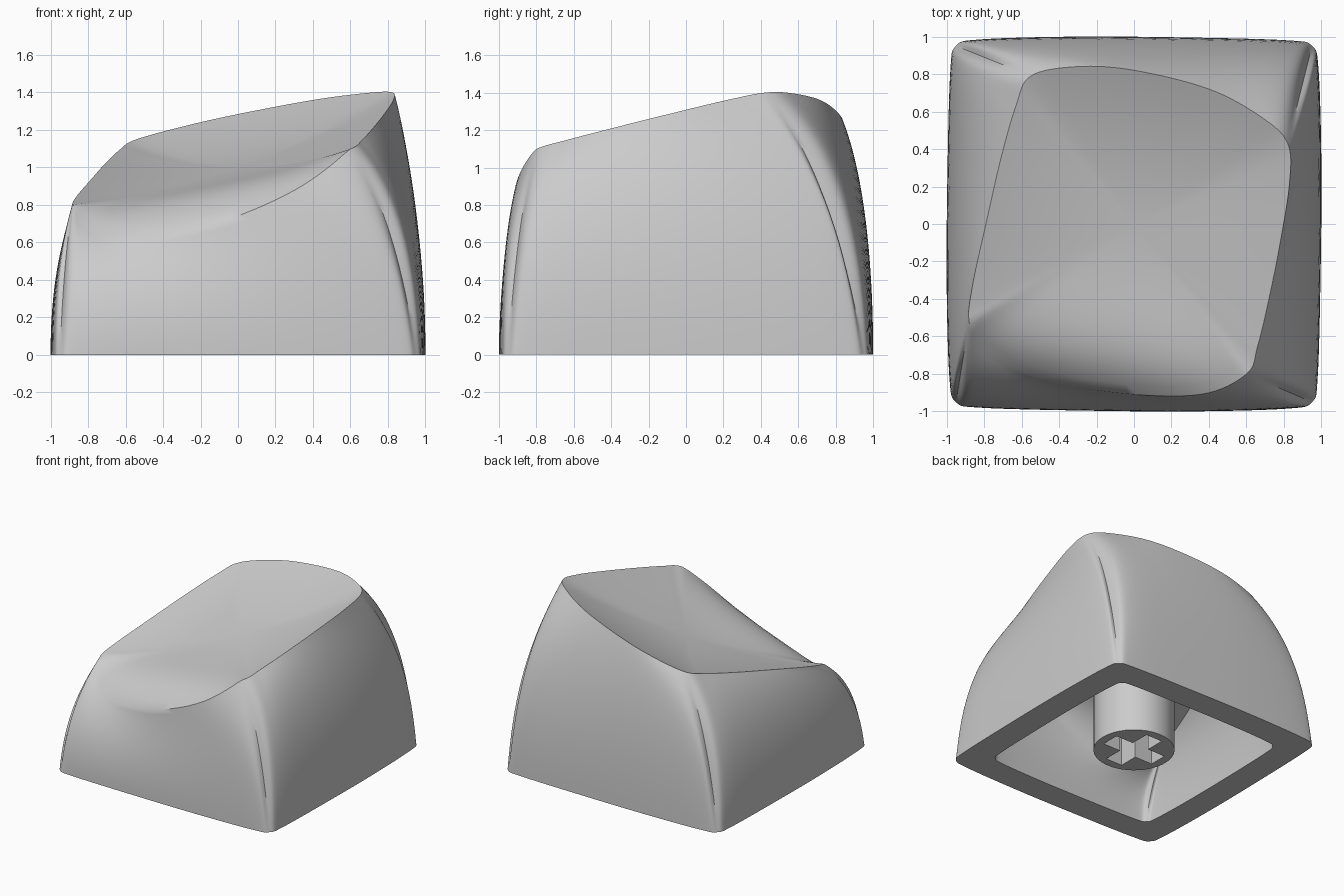
import bpy, bmesh, math
from mathutils import Vector, Matrix

cube = bpy.data.objects.get("Cube")
if cube:
    bpy.data.objects.remove(cube, do_unlink=True)

GREY = (0.6, 0.6, 0.6, 1.0)
grey = bpy.data.materials.new("light_grey_plastic")
grey.use_nodes = True
grey.diffuse_color = GREY
grey.node_tree.nodes["Principled BSDF"].inputs["Base Color"].default_value = GREY

STEPS = 8      # samples between outline points
SIDE = 5       # outline points per side
COUNT = 4 * SIDE * STEPS


def spline(points):
    """Closed smooth curve through the points."""
    out, n = [], len(points)
    for i in range(n):
        a, b, c, d = (Vector(points[(i + k) % n]) for k in (-1, 0, 1, 2))
        for j in range(STEPS):
            t = j / STEPS
            out.append(0.5 * (2 * b + (c - a) * t + (2 * a - 5 * b + 4 * c - d) * t ** 2
                              + (3 * b - a - 3 * c + d) * t ** 3))
    return out


# Base outline: one side turned four times
side = [(.95, -.95), (.98, -.82), (.995, -.3), (1, .3), (.985, .82)]
base = spline([Matrix.Rotation(q * math.pi / 2, 2) @ Vector(p) for q in range(4) for p in side])

# Twisted top outline: right, back, left and front sides
top = spline([
    (.6, -.8), (.66, -.65), (.72, -.4), (.78, -.1), (.83, .22),
    (.82, .43), (.68, .57), (.4, .72), (0, .82), (-.3, .84),
    (-.55, .79), (-.63, .63), (-.71, .35), (-.79, 0), (-.86, -.32),
    (-.88, -.52), (-.81, -.67), (-.55, -.81), (-.1, -.9), (.35, -.91)])


def along(i):
    """Side number and position along that side."""
    s = i / (SIDE * STEPS)
    return int(s), s - int(s)


def top_height(i, p, r):
    """Tilted plane with a shallow dish that rolls over at the front."""
    q, s = along(i)
    dip = .22 * math.sin(math.pi * s) ** 1.3 if q == 3 else 0
    return 1.118 + .239 * p.x + .203 * p.y - .12 * (1 - r * r) - dip * r ** 6


def cap_ring(r, scale=1.0, drop=0.0):
    ring = []
    for i, p in enumerate(top):
        flat = p * r
        ring.append(Vector((*(flat * scale), top_height(i, flat, r) - drop)))
    return ring


def wall_ring(t, base_scale=1.0, top_scale=1.0, drop=0.0):
    """Bulging wall section, straighter along the corners."""
    ring = []
    for i, end in enumerate(cap_ring(1, top_scale, drop)):
        s = along(i)[1]
        start = (base[i] * base_scale).to_3d()
        mid = start.lerp(end, .3 * abs(1 - 2 * s) ** 4)
        mid.z = .68 * end.z
        ring.append(start * (1 - t) ** 2 + mid * 2 * t * (1 - t) + end * t * t)
    return ring


def finish(name, bm):
    bmesh.ops.recalc_face_normals(bm, faces=bm.faces)
    mesh = bpy.data.meshes.new(name)
    bm.to_mesh(mesh)
    bm.free()
    obj = bpy.data.objects.new(name, mesh)
    bpy.context.collection.objects.link(obj)
    mesh.materials.append(grey)
    return obj


def smooth(obj, angle):
    bpy.ops.object.select_all(action='DESELECT')
    obj.select_set(True)
    bpy.context.view_layer.objects.active = obj
    bpy.ops.object.shade_smooth_by_angle(angle=math.radians(angle))


# Hollow cap: dished top, outer wall, rim, inner wall, ceiling
INNER = dict(top_scale=.76, drop=.25)
rings = [cap_ring(k / 18) for k in range(1, 18)]
rings += [wall_ring(1 - k / 20) for k in range(21)]
rings += [wall_ring(k / 12, .78, **INNER) for k in range(13)]
rings += [cap_ring(1 - k / 10, .76, .25) for k in range(1, 10)]

bm = bmesh.new()
loops = [[bm.verts.new(p) for p in ring] for ring in rings]
for a, b in zip(loops, loops[1:]):
    for i in range(COUNT):
        j = (i + 1) % COUNT
        bm.faces.new((a[i], b[i], b[j], a[j]))
for loop, drop in ((loops[0], 0), (loops[-1], .25)):
    centre = bm.verts.new((0, 0, top_height(0, Vector((0, 0)), 0) - drop))
    for i in range(COUNT):
        bm.faces.new((centre, loop[i], loop[(i + 1) % COUNT]))
smooth(finish("cap_shell", bm), 35)

# Mounting stem under the cap
bm = bmesh.new()
bmesh.ops.create_cone(bm, cap_ends=True, segments=48, radius1=.305, radius2=.305, depth=.83,
                      matrix=Matrix.Translation((0, 0, .435)))
stem = finish("stem", bm)

# Cross-shaped socket cut into the stem
for name, size in (("slot_across", (.47, .15, 1)), ("slot_along", (.15, .47, 1))):
    bm = bmesh.new()
    bmesh.ops.create_cube(bm, size=1, matrix=Matrix.Diagonal((*size, 1)))
    cutter = finish(name, bm)
    cutter.hide_render = True
    cut = stem.modifiers.new(name, 'BOOLEAN')
    cut.operation = 'DIFFERENCE'
    cut.object = cutter
    bpy.context.view_layer.objects.active = stem
    bpy.ops.object.modifier_apply(modifier=cut.name)
    bpy.data.objects.remove(cutter, do_unlink=True)
smooth(stem, 30)
